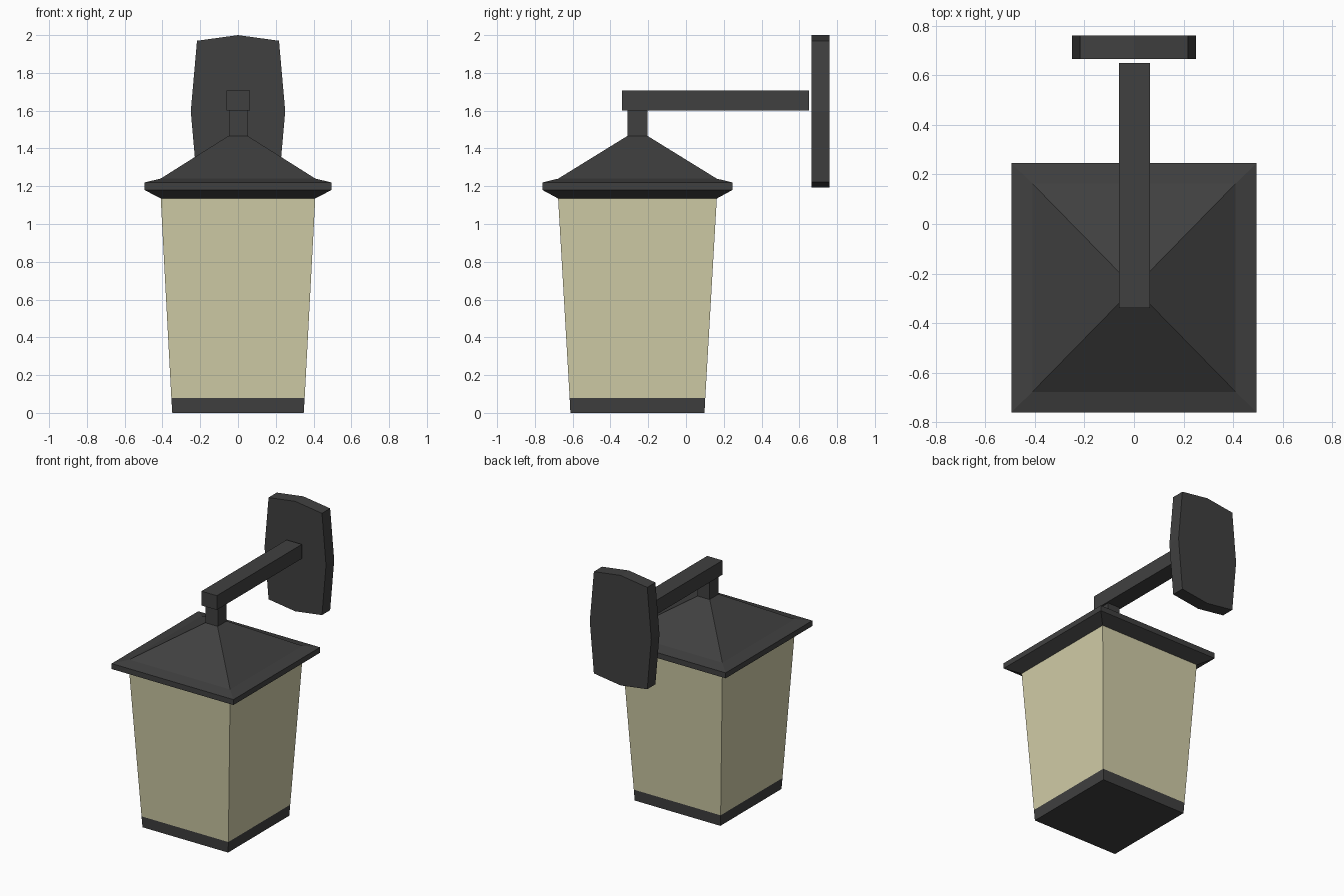
import bpy, bmesh

if "Cube" in bpy.data.objects:
    bpy.data.objects.remove(bpy.data.objects["Cube"])

def material(name, rgb):
    m = bpy.data.materials.new(name)
    m.diffuse_color = (*rgb, 1)
    m.use_nodes = True
    m.node_tree.nodes["Principled BSDF"].inputs["Base Color"].default_value = m.diffuse_color
    return m

DARK = material("dark metal", (0.051, 0.051, 0.051))
CREAM = material("cream glass", (0.64, 0.61, 0.39))
CY = -0.257  # y of the lantern axis

def loft(name, rings, mat):
    """Skin a list of equal-length point rings and cap both ends."""
    bm = bmesh.new()
    vs = [[bm.verts.new(p) for p in ring] for ring in rings]
    n = len(vs[0])
    for a, b in zip(vs, vs[1:]):
        for i in range(n):
            j = (i + 1) % n
            bm.faces.new((a[i], a[j], b[j], b[i]))
    bm.faces.new(vs[0][::-1])
    bm.faces.new(vs[-1])
    bmesh.ops.recalc_face_normals(bm, faces=bm.faces)
    me = bpy.data.meshes.new(name)
    bm.to_mesh(me)
    bm.free()
    me.materials.append(mat)
    ob = bpy.data.objects.new(name, me)
    bpy.context.collection.objects.link(ob)
    return ob

def square(hx, hy, z, cx=0.0, cy=CY):
    return [(cx + sx * hx, cy + sy * hy, z)
            for sx, sy in ((-1, -1), (1, -1), (1, 1), (-1, 1))]

# Lantern: base tray, tapered glass, flared roof
loft("base", [square(0.348, 0.355, 0), square(0.353, 0.359, 0.08)], DARK)
loft("glass", [square(0.353, 0.359, 0.08), square(0.409, 0.420, 1.135)], CREAM)
loft("roof", [square(0.409, 0.420, 1.135), square(0.495, 0.503, 1.18),
              square(0.495, 0.503, 1.22), square(0.41, 0.42, 1.24),
              square(0.05, 0.052, 1.467)], DARK)

# Hanger stem and horizontal arm
loft("stem", [square(0.05, 0.052, 1.467, 0.002),
              square(0.05, 0.052, 1.603, 0.002)], DARK)
loft("arm", [square(0.062, 0.494, 1.602, 0.002, 0.156),
             square(0.062, 0.494, 1.707, 0.002, 0.156)], DARK)

# Eight-sided wall plate
outline = [(0, 2.0), (0.217, 1.97), (0.25, 1.597), (0.217, 1.222),
           (0, 1.192), (-0.217, 1.222), (-0.25, 1.597), (-0.217, 1.97)]
loft("wall_plate", [[(x, y, z) for x, z in outline] for y in (0.665, 0.76)], DARK)
